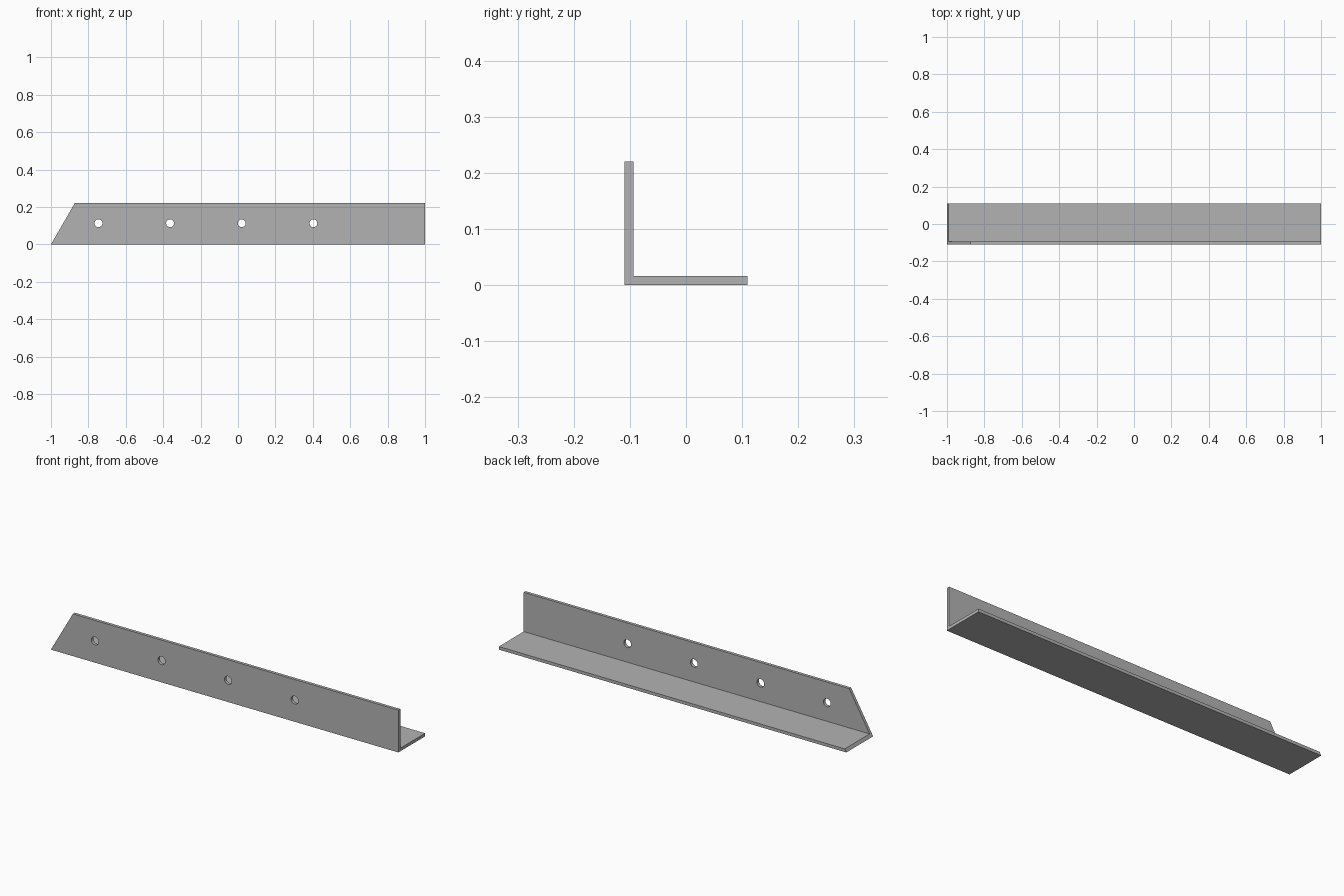
import bpy
import bmesh
import math
from mathutils import Vector

default = bpy.data.objects.get("Cube")
if default:
    bpy.data.objects.remove(default, do_unlink=True)

LENGTH, LEG, THICK = 2.0, 0.22, 0.016
HOLE_RADIUS, HOLE_Z = 0.021, 0.113
FIRST_HOLE, HOLE_STEP, HOLE_COUNT = -0.746, 0.383, 5

steel = bpy.data.materials.new("grey steel")
steel.use_nodes = True
colour = (0.45, 0.45, 0.45, 1)
steel.diffuse_color = colour
steel.node_tree.nodes["Principled BSDF"].inputs["Base Color"].default_value = colour


def make_object(name, bm):
    mesh = bpy.data.meshes.new(name)
    bmesh.ops.recalc_face_normals(bm, faces=bm.faces)
    bm.to_mesh(mesh)
    bm.free()
    mesh.materials.append(steel)
    obj = bpy.data.objects.new(name, mesh)
    bpy.context.collection.objects.link(obj)
    return obj


# Angle bar: L profile swept along x
bm = bmesh.new()
front, back = -LEG / 2, LEG / 2
profile = [(front, 0), (back, 0), (back, THICK), (front + THICK, THICK),
           (front + THICK, LEG), (front, LEG)]
face = bm.faces.new([bm.verts.new((-LENGTH / 2, y, z)) for y, z in profile])
sweep = bmesh.ops.extrude_face_region(bm, geom=[face])
bmesh.ops.translate(bm, vec=(LENGTH, 0, 0),
                    verts=[v for v in sweep["geom"] if isinstance(v, bmesh.types.BMVert)])

# Sloped end: lean the end face back by thirty degrees
for v in bm.verts:
    if v.co.x < 0:
        v.co.x += v.co.z * math.tan(math.radians(30))
angle_bar = make_object("angle_bar", bm)

# Row of bolt holes through the upright leg
bm = bmesh.new()
for i in range(HOLE_COUNT):
    made = bmesh.ops.create_cone(bm, cap_ends=True, segments=24, radius1=HOLE_RADIUS,
                                 radius2=HOLE_RADIUS, depth=THICK * 4)
    for v in made["verts"]:
        x, y, z = v.co
        v.co = Vector((FIRST_HOLE + i * HOLE_STEP + x, front + THICK / 2 + z, HOLE_Z + y))
drill = make_object("hole_cutter", bm)
drill.hide_render = True

cut = angle_bar.modifiers.new("bolt_holes", "BOOLEAN")
cut.operation = "DIFFERENCE"
cut.solver = "EXACT"
cut.object = drill

# Apply the cut and remove the cutter
bpy.ops.object.select_all(action="DESELECT")
bpy.context.view_layer.objects.active = angle_bar
angle_bar.select_set(True)
bpy.ops.object.modifier_apply(modifier=cut.name)
bpy.data.objects.remove(drill, do_unlink=True)
bpy.ops.object.shade_smooth_by_angle(angle=math.radians(30))
